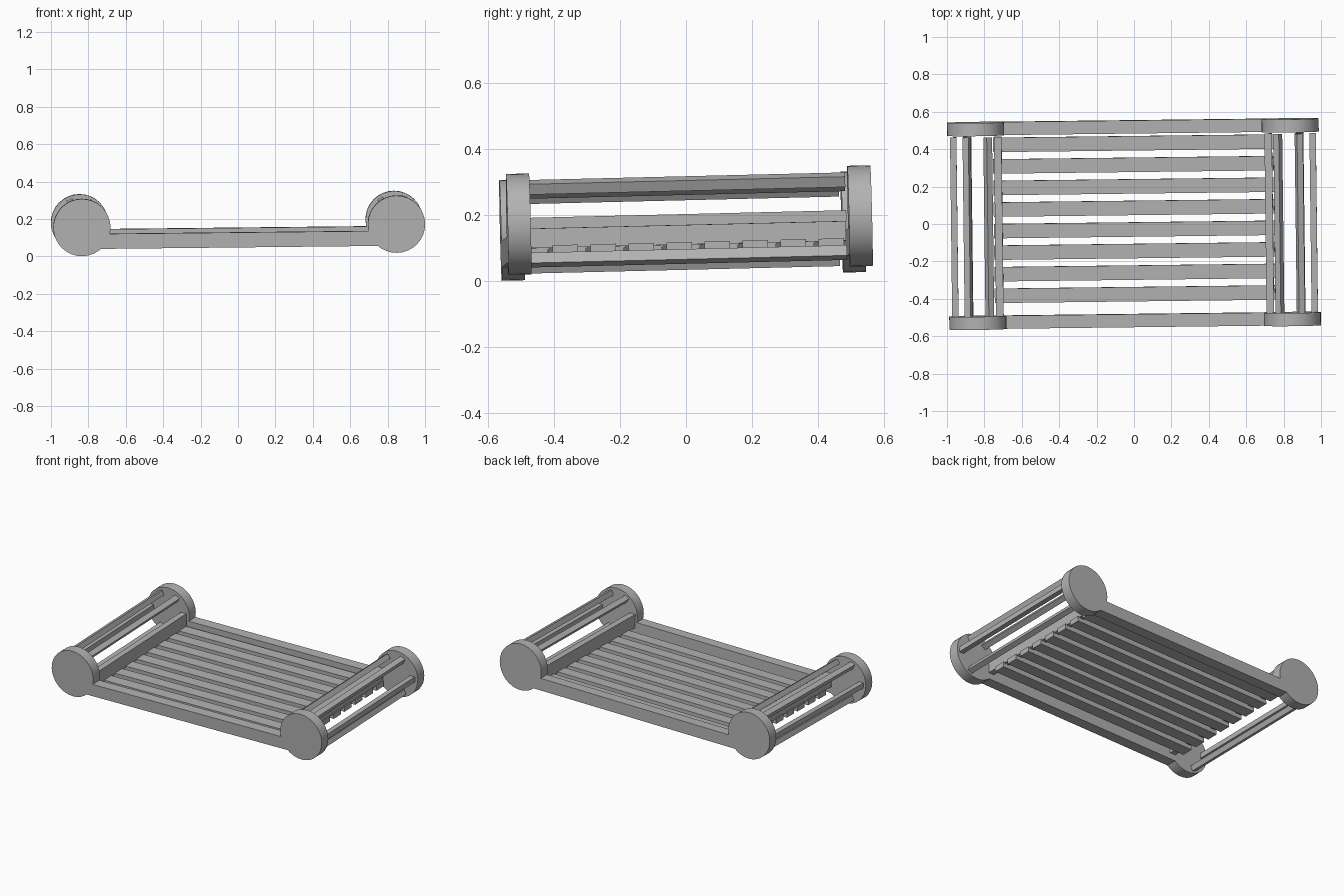
import bpy
import math
from mathutils import Matrix, Vector, Euler

if "Cube" in bpy.data.objects:
    bpy.data.objects.remove(bpy.data.objects["Cube"], do_unlink=True)

GREY = (0.45, 0.45, 0.45, 1.0)
mat = bpy.data.materials.new("plain grey")
mat.use_nodes = True
mat.diffuse_color = GREY
mat.node_tree.nodes["Principled BSDF"].inputs["Base Color"].default_value = GREY

# The whole bed rests slightly tilted
LEAN = Matrix.Translation((0, 0, 0.176)) @ Euler((0.024, -0.0107, 0.0119)).to_matrix().to_4x4()

END_X, RAIL_Y = 0.841, 0.518
RADIUS, THICK = 0.153, 0.07
RING = 0.12


def finish(name, local):
    obj = bpy.context.object
    obj.name = name
    obj.data.name = name
    obj.data.transform(LEAN @ local)
    obj.data.materials.append(mat)
    return obj


def box(name, centre, size, turn=0.0):
    """Box with a turn about the y axis."""
    bpy.ops.mesh.primitive_cube_add(size=1)
    local = (Matrix.Translation(centre) @ Matrix.Rotation(turn, 4, "Y")
             @ Matrix.Diagonal(Vector((*size, 1))))
    return finish(name, local)


def disc(name, centre):
    bpy.ops.mesh.primitive_cylinder_add(vertices=32, radius=RADIUS, depth=THICK)
    obj = finish(name, Matrix.Translation(centre) @ Matrix.Rotation(math.pi / 2, 4, "X"))
    bpy.ops.object.shade_smooth_by_angle(angle=math.radians(30))
    return obj


# Side rails with a round disc at each end
for side, sy in (("front", -1), ("back", 1)):
    box(f"{side}_rail", (0, sy * RAIL_Y, -0.075), (1.5, THICK, 0.08))
    for end, sx in (("right", -1), ("left", 1)):
        disc(f"{side}_{end}_disc", (sx * END_X, sy * RAIL_Y, 0))

# Bars set around each end, plus the board that closes the inner side
for end, sx in (("right", -1), ("left", 1)):
    for i, degrees in enumerate((0, 67, 123, -67)):
        a = math.radians(degrees)
        x = sx * (END_X + RING * math.cos(a))
        box(f"{end}_bar_{i + 1}", (x, -0.005, RING * math.sin(a)),
            (0.034, 0.96, 0.034), -sx * a)
    box(f"{end}_board", (sx * (END_X - 0.118), -0.005, -0.028), (0.04, 0.96, 0.09))

# Slats of the base
for i in range(8):
    box(f"slat_{i + 1}", (0, 0.43 - 0.1153 * i, -0.083), (1.5, 0.077, 0.035))
